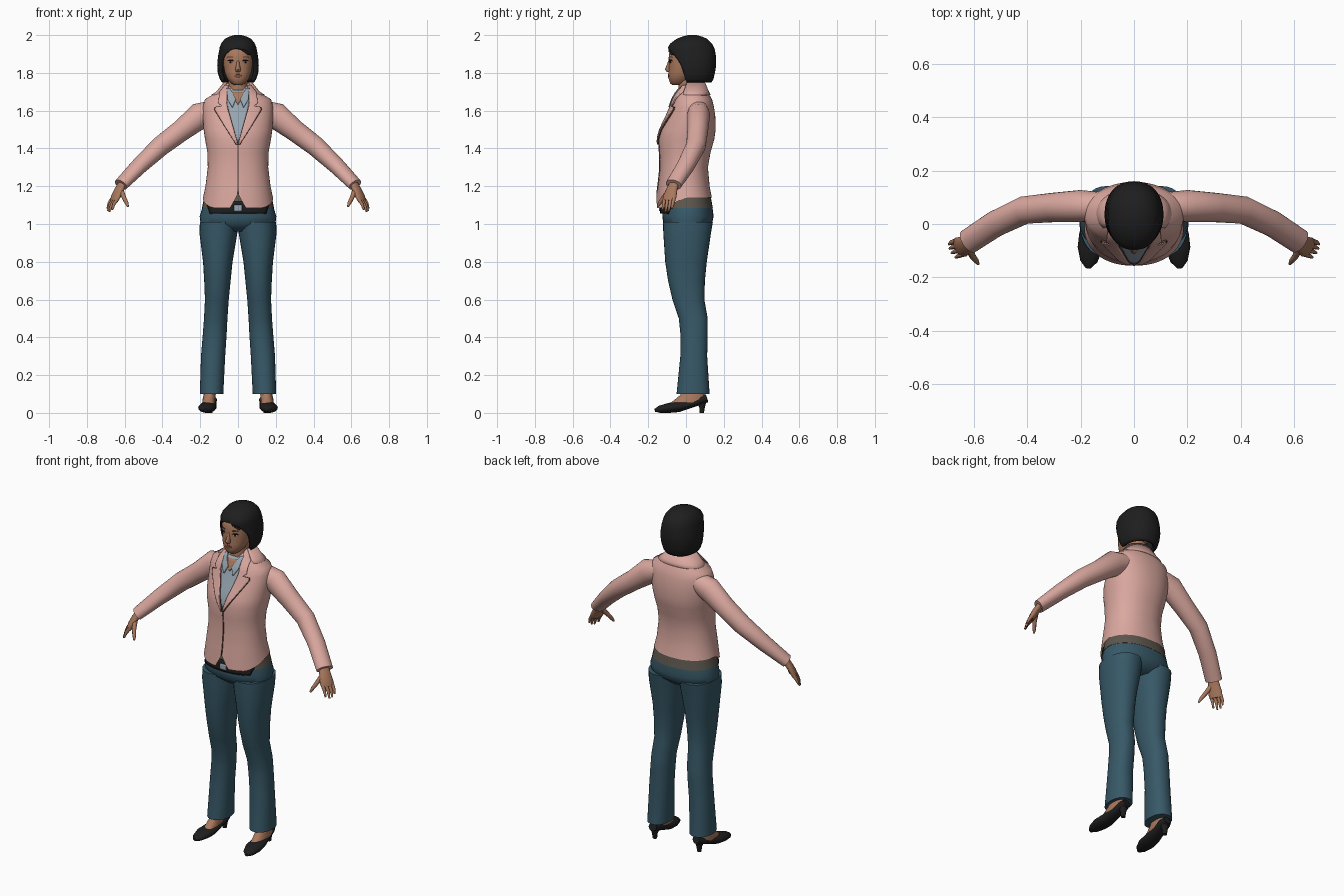
import bpy, bmesh, math
from mathutils import Vector

old = bpy.data.objects.get("Cube")
if old:
    bpy.data.objects.remove(old, do_unlink=True)

P = 2.2  # roundness of the body cross-sections


def material(name, r, g, b):
    m = bpy.data.materials.new(name)
    m.use_nodes = True
    m.diffuse_color = (r, g, b, 1)
    bsdf = m.node_tree.nodes["Principled BSDF"]
    bsdf.inputs["Base Color"].default_value = (r, g, b, 1)
    bsdf.inputs["Roughness"].default_value = 0.8
    return m


SKIN = material("skin", .40, .19, .11)
BLACK = material("soft_black", .013, .013, .013)
PINK = material("jacket_pink", .70, .39, .345)
SEAM = material("seam_brown", .10, .045, .035)
SHIRT = material("shirt_grey_blue", .31, .38, .44)
TEAL = material("trouser_teal", .038, .098, .135)
BAND = material("waistband_brown", .11, .095, .075)
LIPS = material("lip_red", .22, .075, .055)
WHITE = material("eye_white", .55, .55, .55)


def finish(name, bm, mat, mirror=False, thick=0, angle=50):
    mesh = bpy.data.meshes.new(name)
    bm.to_mesh(mesh)
    bm.free()
    mesh.materials.append(mat)
    mesh.polygons.foreach_set("use_smooth", [True] * len(mesh.polygons))
    mesh.set_sharp_from_angle(angle=math.radians(angle))
    obj = bpy.data.objects.new(name, mesh)
    bpy.context.scene.collection.objects.link(obj)
    if thick:
        s = obj.modifiers.new("thickness", "SOLIDIFY")
        s.thickness, s.offset = thick, -1
    if mirror:
        obj.modifiers.new("mirror", "MIRROR")
    return obj


def skin_rings(bm, rings, closed, bottom=True, top=True):
    n = len(rings[0])
    for a, b in zip(rings, rings[1:]):
        for i in range(n if closed else n - 1):
            j = (i + 1) % n
            bm.faces.new((a[i], a[j], b[j], b[i]))
    if bottom:
        bm.faces.new(rings[0][::-1])
    if top:
        bm.faces.new(rings[-1])


def power(v):
    return math.copysign(abs(v) ** (2 / P), v)


def loft(name, rings, mat, n=32, bottom=True, top=True, **kw):
    """Horizontal rings, bottom to top: z, centre x, half width, front y, back y, [front gap angle]."""
    gapped = len(rings[0]) > 5
    bm = bmesh.new()
    loops = []
    for z, cx, w, yf, yb, *gap in rings:
        g = gap[0] if gapped else 0
        loop = []
        for i in range(n):
            t = g + (2 * math.pi - 2 * g) * i / (n - 1 if gapped else n)
            loop.append(bm.verts.new((cx + w * power(math.sin(t)),
                                      (yf + yb) / 2 - (yb - yf) / 2 * power(math.cos(t)), z)))
        loops.append(loop)
    skin_rings(bm, loops, not gapped, bottom, top)
    if gapped:
        bmesh.ops.remove_doubles(bm, verts=bm.verts, dist=1e-5)
    return finish(name, bm, mat, **kw)


def tube(name, path, mat, n=16, **kw):
    """Rings across a path of (x, y, z, sideways radius, upright radius)."""
    bm = bmesh.new()
    pts = [Vector(p[:3]) for p in path]
    loops = []
    for k, p in enumerate(path):
        t = (pts[min(k + 1, len(pts) - 1)] - pts[max(k - 1, 0)]).normalized()
        u = t.cross(Vector((0, 0, 1))).normalized()
        v = u.cross(t)
        angles = [2 * math.pi * i / n for i in range(n)]
        loops.append([bm.verts.new(pts[k] + u * p[3] * math.cos(a) + v * p[4] * math.sin(a)) for a in angles])
    skin_rings(bm, loops, True)
    bmesh.ops.recalc_face_normals(bm, faces=bm.faces)
    return finish(name, bm, mat, **kw)


def front_y(rings, x, z):
    """Front surface of a loft at x, z."""
    z = min(max(z, rings[0][0]), rings[-1][0])
    for a, b in zip(rings, rings[1:]):
        if z <= b[0]:
            f = (z - a[0]) / (b[0] - a[0])
            _, cx, w, yf, yb = [p + (q - p) * f for p, q in zip(a, b)]
            s = min(abs((x - cx) / w), 1)
            return (yf + yb) / 2 - (yb - yf) / 2 * (1 - s ** P) ** (1 / P)


def patch(name, rings, rows, mat, off, steps=5, cols=8, **kw):
    """Thin plate laid on the front of a loft; rows are (z, x0, x1), bottom to top."""
    fine = [[p + (q - p) * s / steps for p, q in zip(a, b)]
            for a, b in zip(rows, rows[1:]) for s in range(steps)] + [rows[-1]]
    bm = bmesh.new()
    loops = []
    for z, x0, x1 in fine:
        xs = [x0 + (x1 - x0) * i / cols for i in range(cols + 1)]
        loops.append([bm.verts.new((x, front_y(rings, x, z) - off, z)) for x in xs])
    skin_rings(bm, loops, False, False, False)
    return finish(name, bm, mat, thick=.007, **kw)


# Trousers, waistband and belt
loft("trouser_leg", [(.10, .14, .062, -.05, .125), (.3, .132, .064, -.03, .112), (.42, .123, .063, -.03, .115),
                     (.5, .118, .062, -.038, .115), (.6, .112, .063, -.072, .097), (.7, .109, .07, -.095, .1),
                     (.8, .107, .078, -.11, .11), (.95, .104, .1, -.12, .132), (1.01, .102, .1, -.122, .142)],
     TEAL, mirror=True)
hips = [(.96, 0, .12, -.07, .09), (1.0, 0, .198, -.12, .138), (1.04, 0, .203, -.125, .146),
        (1.09, 0, .188, -.125, .14), (1.14, 0, .18, -.12, .13)]
loft("trouser_hips", hips[:4], TEAL)
loft("waistband", [(1.085, 0, .191, -.128, .142), (1.16, 0, .175, -.12, .128)], BAND)
patch("belt_front", hips, [(1.055, -.15, .15), (1.12, -.17, .17)], BLACK, .012, cols=20)
patch("belt_buckle", hips, [(1.068, -.02, .02), (1.1, -.02, .02)], SHIRT, .017)

# Jacket body with a curved, cut-away front hem
body = [(1.14, 0, .186, -.156, .137), (1.2, 0, .172, -.148, .125), (1.3, 0, .16, -.137, .116),
        (1.38, 0, .162, -.14, .13), (1.45, 0, .175, -.144, .15), (1.5, 0, .182, -.132, .157),
        (1.57, 0, .186, -.1, .155), (1.62, 0, .186, -.08, .148), (1.66, 0, .175, -.065, .138),
        (1.7, 0, .11, -.045, .115), (1.745, 0, .068, -.01, .09)]
jacket = loft("jacket_body", body, PINK, n=64, bottom=False, angle=70)
for v in jacket.data.vertices:
    if v.co.z < 1.141:
        v.co.z += .075 * max(0, 1 - abs(v.co.x) / .04) * (v.co.y < 0) - .055 * min(max(-v.co.y / .12, 0), 1)
patch("jacket_closure", body, [(1.16, -.003, .003), (1.43, -.003, .003)], SEAM, .004)
loft("jacket_collar", [(1.685, 0, .14, -.05, .13, .95), (1.7, 0, .116, -.045, .122, .95),
                       (1.752, 0, .074, -.02, .1, .95)], PINK, bottom=False, top=False, thick=.008)

# Shirt front, neck opening, shirt collar and lapels
patch("shirt_front", body, [(1.425, -.003, .003), (1.62, -.058, .058), (1.71, -.06, .06)], SHIRT, .004)
patch("neck_opening", body, [(1.635, -.002, .002), (1.7, -.04, .04)], SKIN, .008)
patch("shirt_collar", body, [(1.62, .028, .032), (1.66, .012, .055), (1.72, .042, .06)], SHIRT, .014, mirror=True)
lapel = [(1.42, .001, .007), (1.52, .03, .07), (1.605, .054, .122), (1.62, .057, .118), (1.625, .058, .085),
         (1.64, .06, .105), (1.7, .058, .098), (1.735, .05, .07)]
patch("lapel", body, lapel, PINK, .012, mirror=True)
patch("lapel_edge", body, [(z, a - .003, b + .004) for z, a, b in lapel[:5]], SEAM, .008, mirror=True)

# Sleeves
tube("sleeve", [(.13, .065, 1.6, .055, .055), (.2, .067, 1.575, .06, .07), (.3, .062, 1.495, .055, .057),
                (.41, .052, 1.412, .052, .053), (.52, .0, 1.31, .049, .044), (.62, -.066, 1.208, .047, .034)],
     PINK, n=24, mirror=True)

# Hands
tube("palm", [(.608, -.06, 1.222, .026, .02), (.63, -.076, 1.18, .034, .019), (.647, -.086, 1.145, .04, .018),
              (.656, -.091, 1.122, .036, .014)], SKIN, mirror=True)
for i, length in enumerate((.85, 1, .95, .75)):
    s = (i - 1.5) * .019
    x, y = .652 + s * .5, -.088 + s * .87
    tube("finger", [(x, y, 1.135, .01, .011), (x + .022 * length, y - .006, 1.135 - .035 * length, .009, .009),
                    (x + .034 * length, y - .012, 1.135 - .07 * length, .005, .005)], SKIN, n=8, mirror=True)
tube("thumb", [(.618, -.09, 1.175, .014, .014), (.604, -.12, 1.14, .012, .012), (.59, -.138, 1.112, .01, .01),
               (.582, -.15, 1.092, .005, .005)], SKIN, n=8, mirror=True)

# Feet and heeled shoes
loft("foot", [(.05, .155, .034, -.085, .09), (.07, .154, .034, -.06, .098), (.095, .15, .032, -.03, .098),
              (.16, .146, .034, -.01, .09)], SKIN, n=20, mirror=True)
shoe = [(-.165, .01, .006, .022), (-.14, .032, .0, .038), (-.09, .047, .0, .053), (-.04, .046, .004, .06),
        (.03, .037, .028, .07), (.08, .036, .045, .092), (.11, .024, .055, .1)]
tube("shoe", [(.155 - .1 * y, y, (lo + hi) / 2, w, (hi - lo) / 2) for y, w, lo, hi in shoe],
     BLACK, n=20, mirror=True)
loft("shoe_heel", [(0, .147, .012, .072, .095), (.03, .147, .015, .07, .1), (.065, .147, .028, .05, .11)],
     BLACK, n=16, mirror=True)

# Neck and head
loft("neck", [(1.6, 0, .05, -.03, .07), (1.66, 0, .052, -.045, .07), (1.72, 0, .05, -.04, .07),
              (1.79, 0, .05, -.04, .07)], SKIN)
head = [(1.735, 0, .02, -.072, -.02), (1.745, 0, .036, -.084, .01), (1.77, 0, .058, -.092, .03),
        (1.8, 0, .07, -.093, .06), (1.84, 0, .077, -.09, .08), (1.88, 0, .081, -.092, .09),
        (1.92, 0, .079, -.086, .09), (1.96, 0, .06, -.055, .08)]
loft("head", head, SKIN)
loft("nose", [(1.806, 0, .012, -.102, -.07), (1.817, 0, .015, -.112, -.07), (1.845, 0, .009, -.101, -.07),
              (1.872, 0, .006, -.091, -.07)], SKIN, n=12)
patch("lips", head, [(1.776, -.008, .008), (1.785, -.022, .022), (1.793, -.01, .01)], LIPS, .003)
patch("eye_white", head, [(1.853, .035, .043), (1.861, .026, .054), (1.868, .034, .046)], WHITE, .002, mirror=True)
patch("eye_iris", head, [(1.853, .035, .045), (1.868, .035, .045)], BLACK, .003, mirror=True)
patch("eye_lid", head, [(1.864, .024, .056), (1.87, .032, .048)], BLACK, .004, mirror=True)
patch("eyebrow", head, [(1.881, .022, .056), (1.887, .028, .052)], SEAM, .002, mirror=True)

# Bobbed hair, open around the face
loft("hair", [(1.75, 0, .085, -.075, .135, 1.35), (1.765, 0, .096, -.08, .145, 1.28),
              (1.8, 0, .107, -.085, .153, 1.2), (1.84, 0, .11, -.088, .16, 1.08), (1.87, 0, .108, -.09, .16, .92),
              (1.9, 0, .104, -.094, .157, .68), (1.92, 0, .1, -.097, .153, .4), (1.932, 0, .098, -.097, .15, 0),
              (1.955, 0, .09, -.084, .138, 0), (1.98, 0, .07, -.05, .113, 0), (1.992, 0, .046, -.02, .085, 0),
              (2.0, 0, .02, .01, .055, 0)], BLACK, n=41, bottom=False, thick=.022)
patch("fringe_strand", head, [(1.895, .058, .064), (1.915, .03, .066), (1.935, .005, .06)], BLACK, .011)
